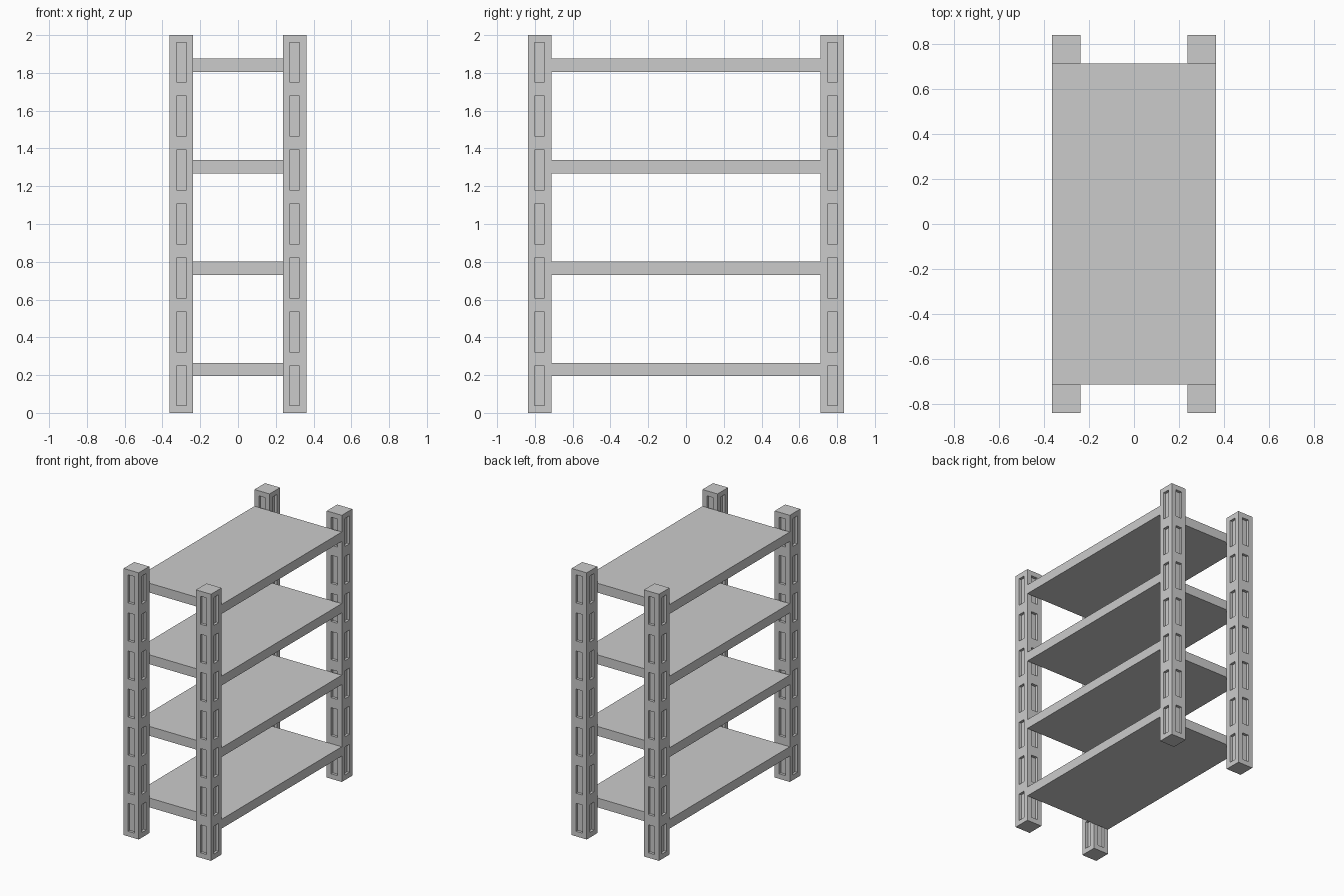
import bpy, bmesh
from mathutils import Matrix

if "Cube" in bpy.data.objects:
    bpy.data.objects.remove(bpy.data.objects["Cube"])

POST_X, POST_Y = 0.30, 0.775      # post centres
POST_W, HEIGHT = 0.125, 2.0
PANELS = 7                        # recessed panels per post face
PANEL_W, PANEL_H, DEPTH = 0.053, 0.21, 0.02


def add_box(bm, centre, size):
    m = Matrix.Translation(centre) @ Matrix.Diagonal((*size, 1))
    bmesh.ops.create_cube(bm, size=1, matrix=m)


def make_object(name, bm):
    me = bpy.data.meshes.new(name)
    bm.to_mesh(me)
    bm.free()
    ob = bpy.data.objects.new(name, me)
    bpy.context.collection.objects.link(ob)
    return ob


# Corner post: square column
bm = bmesh.new()
add_box(bm, (0, 0, HEIGHT / 2), (POST_W, POST_W, HEIGHT))
post = make_object("post_master", bm)

# Cutter: a row of slots on each of the four faces
bm = bmesh.new()
for i in range(PANELS):
    z = (i + 0.5) * HEIGHT / PANELS
    for s in (-1, 1):
        add_box(bm, (s * POST_W / 2, 0, z), (2 * DEPTH, PANEL_W, PANEL_H))
        add_box(bm, (0, s * POST_W / 2, z), (PANEL_W, 2 * DEPTH, PANEL_H))
cutter = make_object("panel_cutter", bm)
cutter.hide_render = True

mod = post.modifiers.new("panels", 'BOOLEAN')
mod.operation, mod.solver, mod.object = 'DIFFERENCE', 'EXACT', cutter
deps = bpy.context.evaluated_depsgraph_get()
post_mesh = bpy.data.meshes.new_from_object(post.evaluated_get(deps))
post_mesh.name = "post"
for ob in (post, cutter):
    bpy.data.objects.remove(ob)

# Four posts sharing the recessed mesh
for ny, sy in (("front", -1), ("back", 1)):
    for nx, sx in (("left", -1), ("right", 1)):
        ob = bpy.data.objects.new(f"{ny}_{nx}_post", post_mesh)
        ob.location = (sx * POST_X, sy * POST_Y, 0)
        bpy.context.collection.objects.link(ob)

# Four shelves, flush with the posts' outer sides and butting between them
for i in range(4):
    bm = bmesh.new()
    add_box(bm, (0, 0, 0), (2 * POST_X + POST_W, 2 * POST_Y - POST_W, 0.07))
    shelf = make_object(f"shelf_{i + 1}", bm)
    shelf.location.z = 0.229 + i * 0.537
